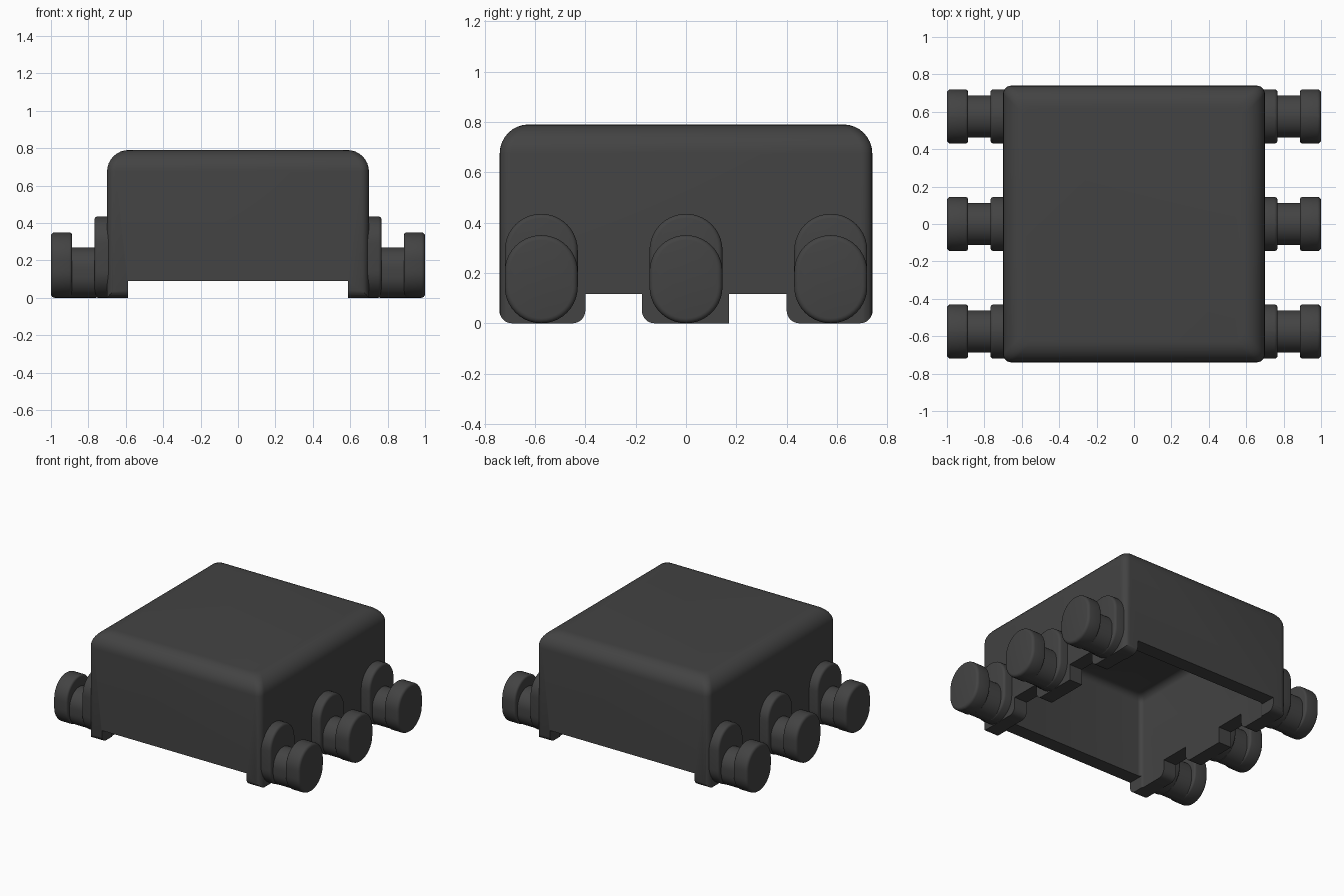
import bpy, bmesh, math
from math import cos, sin, pi

cube = bpy.data.objects.get("Cube")
if cube:
    bpy.data.objects.remove(cube, do_unlink=True)

# Single dark plastic colour
COLOUR = (0.056, 0.056, 0.056, 1)
plastic = bpy.data.materials.new("dark_grey_plastic")
plastic.use_nodes = True
plastic.diffuse_color = COLOUR
plastic.node_tree.nodes["Principled BSDF"].inputs["Base Color"].default_value = COLOUR


def rounded_rect(hu, hv, r, steps=6):
    """Outline of a rounded rectangle centred on the origin."""
    pts = []
    for q, (su, sv) in enumerate([(1, 1), (-1, 1), (-1, -1), (1, -1)]):
        for k in range(steps + 1):
            a = (q + k / steps) * pi / 2
            pts.append((su * (hu - r) + r * cos(a), sv * (hv - r) + r * sin(a)))
    return pts


def fillet(r, steps=8):
    """Pairs of inset and rise along a quarter round."""
    angles = [k / steps * pi / 2 for k in range(steps + 1)]
    return [(r * (1 - cos(a)), r * sin(a)) for a in angles]


def loft(name, rings):
    """Skin a stack of equal-length rings and cap both ends."""
    bm = bmesh.new()
    loops = [[bm.verts.new(p) for p in ring] for ring in rings]
    n = len(loops[0])
    for a, b in zip(loops, loops[1:]):
        for i in range(n):
            j = (i + 1) % n
            bm.faces.new((a[i], a[j], b[j], b[i]))
    bm.faces.new(loops[0])
    bm.faces.new(loops[-1])
    bmesh.ops.recalc_face_normals(bm, faces=bm.faces)
    mesh = bpy.data.meshes.new(name)
    bm.to_mesh(mesh)
    bm.free()
    mesh.materials.append(plastic)
    obj = bpy.data.objects.new(name, mesh)
    bpy.context.collection.objects.link(obj)
    return obj


def smooth(obj):
    bpy.ops.object.select_all(action="DESELECT")
    obj.select_set(True)
    bpy.context.view_layer.objects.active = obj
    bpy.ops.object.shade_smooth_by_angle(angle=math.radians(32))


# Housing: open-bottomed shell, inner skin first, then the outer skin
HX, HY, TOP, WALL, CEILING = 0.70, 0.74, 0.79, 0.105, 0.70
OUTER_R, INNER_R = 0.115, 0.05


def level(hx, hy, z, r):
    return [(x, y, z) for x, y in rounded_rect(hx, hy, r)]


ix, iy = HX - WALL, HY - WALL
rings = [level(ix - d, iy - d, CEILING - INNER_R + h, 0.03)
         for d, h in reversed(fillet(INNER_R))]
rings += [level(ix, iy, 0, 0.03), level(HX, HY, 0, 0.045)]
rings += [level(HX - d, HY - d, TOP - OUTER_R + h, 0.045) for d, h in fillet(OUTER_R)]
housing = loft("housing", rings)


# Cutters that shape the lower rim into six feet
def prism(name, profile, hx):
    return loft(name, [[(x, y, z) for y, z in profile] for x in (-hx, hx)])


def slot(name, y0, y1, z, hx):
    return prism(name, [(y0, -0.1), (y1, -0.1), (y1, z), (y0, z)], hx)


def foot_corner(y, out, r=0.05):
    """Cutter that rounds the lower corner of a foot ending at y."""
    arc = [(y - out * d, r - h) for d, h in fillet(r)]
    edge = y + out * 0.06
    return prism("foot_corner_cutter",
                 arc + [(y - out * r, -0.1), (edge, -0.1), (edge, r)], 1)


cutters = [slot("end_opening_cutter", -1, 1, 0.09, 0.588),
           slot("rear_notch_cutter", 0.17, 0.40, 0.117, 1),
           slot("front_notch_cutter", -0.40, -0.175, 0.117, 1)]
for y, out in [(0.741, 1), (-0.741, -1), (0.40, -1), (-0.40, 1), (-0.175, -1)]:
    cutters.append(foot_corner(y, out))
for cutter in cutters:
    cutter.hide_render = True
    bpy.context.view_layer.objects.active = housing
    mod = housing.modifiers.new("cut", "BOOLEAN")
    mod.operation, mod.solver, mod.object = "DIFFERENCE", "EXACT", cutter
    bpy.ops.object.modifier_apply(modifier=mod.name)
    bpy.data.objects.remove(cutter, do_unlink=True)
smooth(housing)


# Side pegs: flange, neck and cap, all resting on the ground
def peg_part(name, side, y, x0, x1, half, height, inner_r, outer_r):
    def ring(x, d):
        outline = rounded_rect(half - d, height / 2 - d, half - d, 10)
        return [(side * x, y + u, height / 2 + v) for u, v in outline]
    sections = [ring(x0 + inner_r - h, d) for d, h in reversed(fillet(inner_r, 4))] if inner_r else [ring(x0, 0)]
    sections += [ring(x1 - outer_r + h, d) for d, h in fillet(outer_r, 4)] if outer_r else [ring(x1, 0)]
    smooth(loft(name, sections))


for side, side_name in ((1, "left"), (-1, "right")):
    for y, place in ((-0.575, "front"), (0, "middle"), (0.575, "rear")):
        tag = f"{side_name}_{place}"
        peg_part(tag + "_flange", side, y, 0.69, 0.768, 0.145, 0.435, 0, 0.018)
        peg_part(tag + "_neck", side, y, 0.76, 0.90, 0.113, 0.27, 0, 0)
        peg_part(tag + "_cap", side, y, 0.887, 1.0, 0.145, 0.35, 0.015, 0.02)
